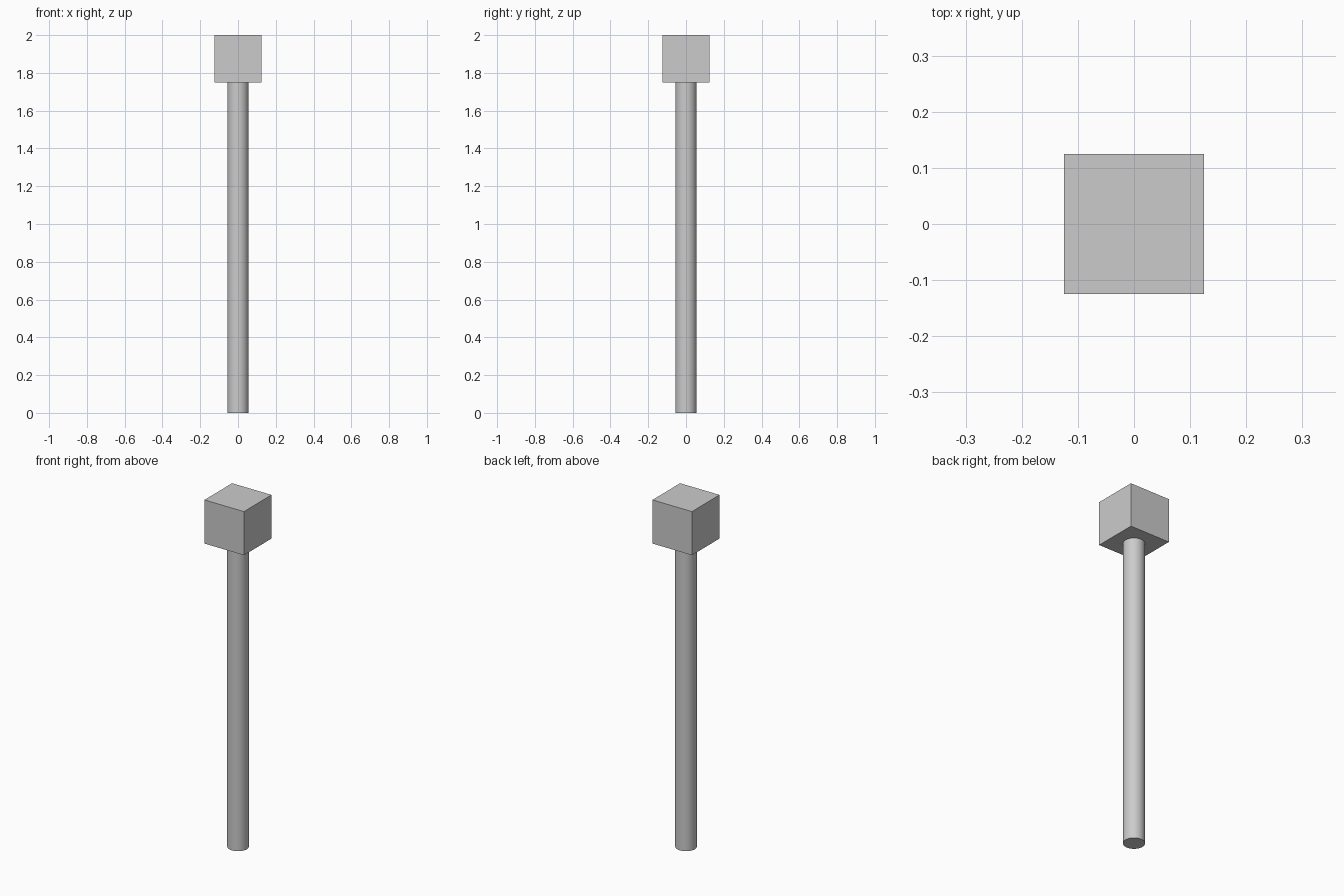
import bpy
import math

if "Cube" in bpy.data.objects:
    bpy.data.objects.remove(bpy.data.objects["Cube"])

HEAD = 0.25   # head cube side
R = 0.056     # handle radius
H = 2.0       # total height

# round handle, running up to the underside of the head
bpy.ops.mesh.primitive_cylinder_add(vertices=32, radius=R, depth=H - HEAD,
                                    location=(0, 0, (H - HEAD) / 2))
handle = bpy.context.object
handle.name = "handle"
bpy.ops.object.shade_smooth_by_angle(angle=math.radians(30))

# cube head
bpy.ops.mesh.primitive_cube_add(size=HEAD, location=(0, 0, H - HEAD / 2))
bpy.context.object.name = "head_block"
